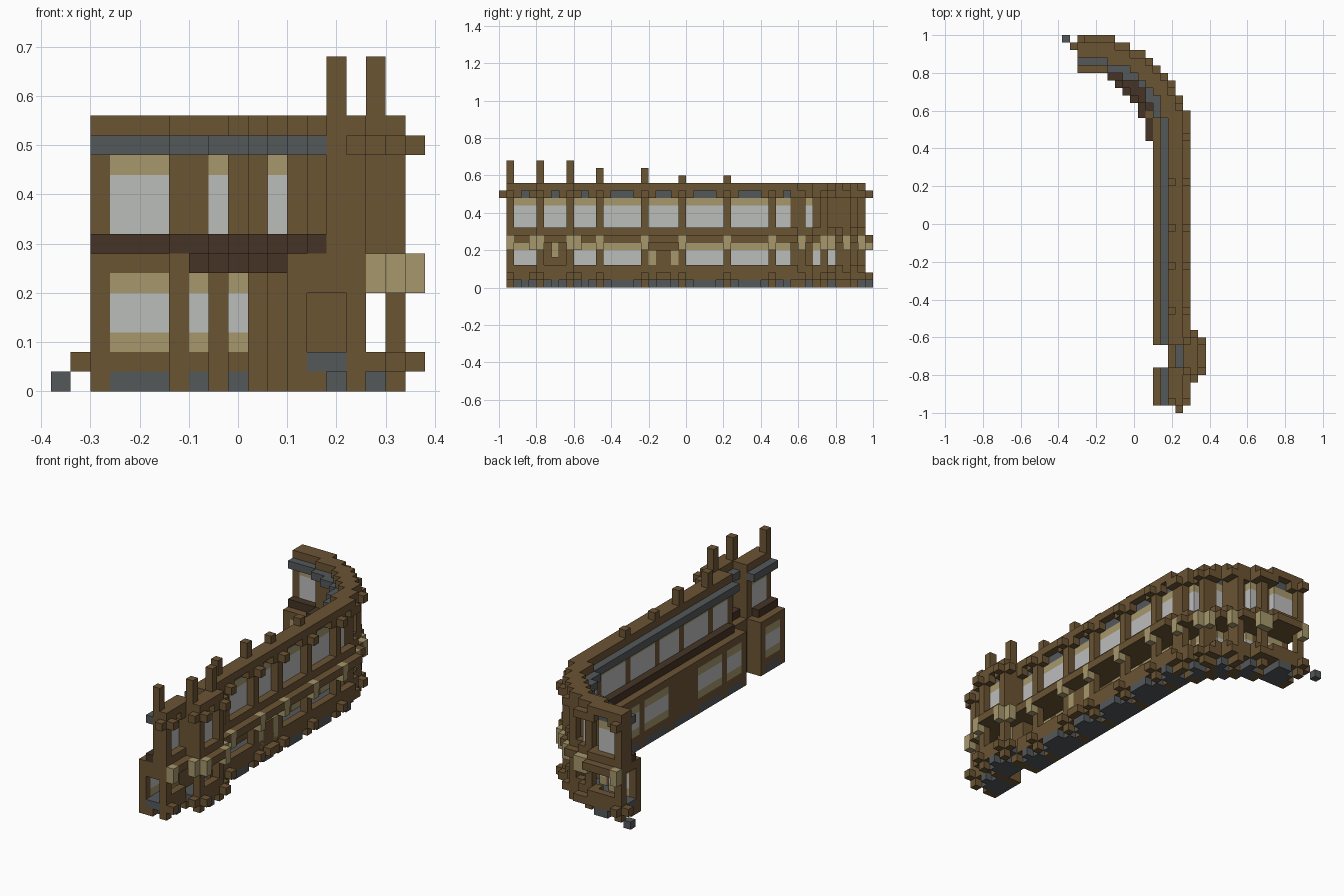
import bpy, bmesh, math

if "Cube" in bpy.data.objects:
    bpy.data.objects.remove(bpy.data.objects["Cube"])

V = 0.04                      # block size
CX, CY, MID = -0.26, 0.44, 0.44   # centre of the bend and its middle radius


def material(name, r, g, b):
    m = bpy.data.materials.new(name)
    m.use_nodes = True
    m.diffuse_color = (r, g, b, 1)
    m.node_tree.nodes["Principled BSDF"].inputs["Base Color"].default_value = (r, g, b, 1)
    return m


WOOD = material("brown wood", 0.147, 0.089, 0.034)
DARK = material("dark brown", 0.06, 0.034, 0.018)
TAN = material("tan", 0.38, 0.31, 0.15)
SLATE = material("slate grey", 0.089, 0.098, 0.102)
GLASS = material("pale glass", 0.5, 0.51, 0.5)


def prism(name, mat, cells, z0, z1):
    """Extrude a set of plan blocks from z0 to z1 without inner walls."""
    bm = bmesh.new()
    for i, j in cells:
        x, y = -0.38 + i * V, -1 + j * V
        ring = [(x, y), (x + V, y), (x + V, y + V), (x, y + V)]
        lo = [bm.verts.new((a, b, z0)) for a, b in ring]
        hi = [bm.verts.new((a, b, z1)) for a, b in ring]
        bm.faces.new(lo[::-1])
        bm.faces.new(hi)
        for n, (di, dj) in enumerate([(0, -1), (1, 0), (0, 1), (-1, 0)]):
            if (i + di, j + dj) not in cells:
                m = (n + 1) % 4
                bm.faces.new((lo[n], lo[m], hi[m], hi[n]))
    mesh = bpy.data.meshes.new(name)
    bm.to_mesh(mesh)
    bm.free()
    mesh.materials.append(mat)
    bpy.context.collection.objects.link(bpy.data.objects.new(name, mesh))


def plan():
    """Give each block its layer (0 inside, 4 outside) and station along the wall."""
    out = {}
    for i in range(2, 19):
        for j in range(1, 50):
            x, y = -0.36 + i * V, -0.98 + j * V
            if y < CY:
                r, s = x - CX, y
            elif x > CX:
                r = math.hypot(x - CX, y - CY)
                s = CY + MID * math.atan2(y - CY, x - CX)
            else:
                r, s = y - CY, CY + MID * math.pi / 2 + CX - x
            k = math.floor((r - 0.36) / V + 0.001)
            if -0.8 < y < -0.6:
                k -= 2        # the bay is pushed outwards
            if -1 <= k <= 4:
                out[i, j] = (k, s)
    return out


PLAN = plan()
POSTS = [-0.94, -0.78, -0.62, -0.46, -0.22, -0.02, 0.22, 0.46,
         0.594, 0.716, 0.84, 0.97, 1.15]


def near_post(s, reach=0.028):
    return any(abs(s - p) < reach for p in POSTS)


def part(name, mat, layers, z0, z1, rule=lambda s: True):
    prism(name, mat, {c for c, (k, s) in PLAN.items() if k in layers and rule(s)}, z0, z1)


def box(name, mat, x0, x1, y0, y1, z0, z1):
    cells = {(i, j) for i in range(19) for j in range(50)
             if x0 < -0.36 + i * V < x1 and y0 < -0.98 + j * V < y1}
    prism(name, mat, cells, z0, z1)


def between(s):
    return not near_post(s)


def doorway(s):
    return -0.2 < s < -0.04


def bay(s):
    return -0.76 < s < -0.64


def glazed(s):
    return between(s) and not doorway(s) and not bay(s)


def blind(s):
    return doorway(s) or bay(s)


# Base and floor
part("base", SLATE, (0, 1, 2), 0, 0.04, between)
part("base_feet", WOOD, (0, 1), 0, 0.04, near_post)
part("floor", SLATE, (1, 2), 0.04, 0.08)
part("outer_base", SLATE, (3,), 0, 0.04, lambda s: between(s) and not near_post(s, 0.05))

# Lower inner wall
part("lower_wall_foot", WOOD, (0,), 0.04, 0.08)
part("lower_piers", WOOD, (0,), 0.08, 0.24, near_post)
part("lower_window_sill", TAN, (0,), 0.08, 0.12, glazed)
part("lower_window_glass", GLASS, (0,), 0.12, 0.20, glazed)
part("lower_window_head", TAN, (0,), 0.20, 0.24, glazed)
part("lower_blind_wall", WOOD, (0,), 0.08, 0.24, blind)

# Middle floor and the step over the lower wall
part("middle_floor", WOOD, (0, 1, 2), 0.24, 0.28)
part("step_ledge", DARK, (1,), 0.28, 0.32)
part("bend_ledge", DARK, (0,), 0.28, 0.32, lambda s: 0.64 < s < 1.0)
part("bend_lip", DARK, (-1,), 0.24, 0.28, lambda s: 0.44 < s < 0.9)

# Upper window wall
part("upper_sill", WOOD, (2,), 0.28, 0.32)
part("upper_piers", WOOD, (2,), 0.32, 0.52, near_post)
part("upper_glass", GLASS, (2,), 0.32, 0.44, between)
part("upper_window_head", TAN, (2,), 0.44, 0.48, between)
part("upper_slate_band", SLATE, (2,), 0.48, 0.52, between)
part("gutter", SLATE, (1,), 0.48, 0.52)
part("roof_beam", WOOD, (2, 3), 0.52, 0.56)

# Outer timber frame
part("outer_posts", WOOD, (3,), 0, 0.52, near_post)
part("outer_sill_beam", WOOD, (3,), 0.04, 0.12, between)
part("outer_middle_beam", WOOD, (3,), 0.24, 0.32, between)
part("post_braces", WOOD, (3,), 0.48, 0.52, lambda s: between(s) and near_post(s, 0.05))
part("outer_rail", WOOD, (4,), 0.24, 0.28, between)
part("corbels", TAN, (4,), 0.20, 0.28, near_post)
part("top_beam_ends", WOOD, (4,), 0.48, 0.52, near_post)
part("bottom_beam_ends", WOOD, (4,), 0.04, 0.08, near_post)

# Posts rising over the roof, lower towards the bend
for p, top in zip(POSTS, (0.68, 0.68, 0.68, 0.64, 0.64, 0.60, 0.60)):
    part("roof_post", WOOD, (2,), 0.56, top, lambda s: abs(s - p) < 0.02)

# Bay cheeks and beam ends on its corners
for y0, side in ((-0.8, -0.84), (-0.64, -0.6)):
    box("bay_lower_cheek", WOOD, 0.10, 0.22, y0, y0 + V, 0, 0.28)
    box("bay_upper_cheek", WOOD, 0.18, 0.30, y0, y0 + V, 0.24, 0.56)
    box("bay_gutter_return", SLATE, 0.14, 0.18, y0, y0 + V, 0.48, 0.52)
    for z in (0.04, 0.48):
        box("bay_beam_end", WOOD, 0.30, 0.34, side, side + V, z, z + V)
    box("bay_corbel", TAN, 0.30, 0.34, side, side + V, 0.20, 0.28)

# Tan jambs of the doorway and the niche of the bay
for y in (-0.2, -0.08):
    box("doorway_jamb", TAN, 0.22, 0.26, y, y + V, 0.08, 0.20)
box("doorway_panel", WOOD, 0.22, 0.26, -0.16, -0.08, 0.08, 0.20)
box("doorway_step", WOOD, 0.26, 0.30, -0.16, -0.08, 0.04, 0.08)
box("bay_niche", TAN, 0.22, 0.26, -0.72, -0.68, 0.16, 0.24)

# Front frame lintel and beam end
box("front_lintel", WOOD, 0.10, 0.26, -0.96, -0.92, 0.20, 0.28)
box("front_beam_end", WOOD, 0.22, 0.26, -1.0, -0.96, 0.48, 0.52)

# Far end details
box("end_beam_end", WOOD, -0.34, -0.30, 0.92, 0.96, 0.04, 0.08)
box("end_stone", SLATE, -0.38, -0.34, 0.96, 1.0, 0, 0.04)
box("end_bracket", TAN, -0.10, -0.06, 0.76, 0.80, 0, 0.24)
